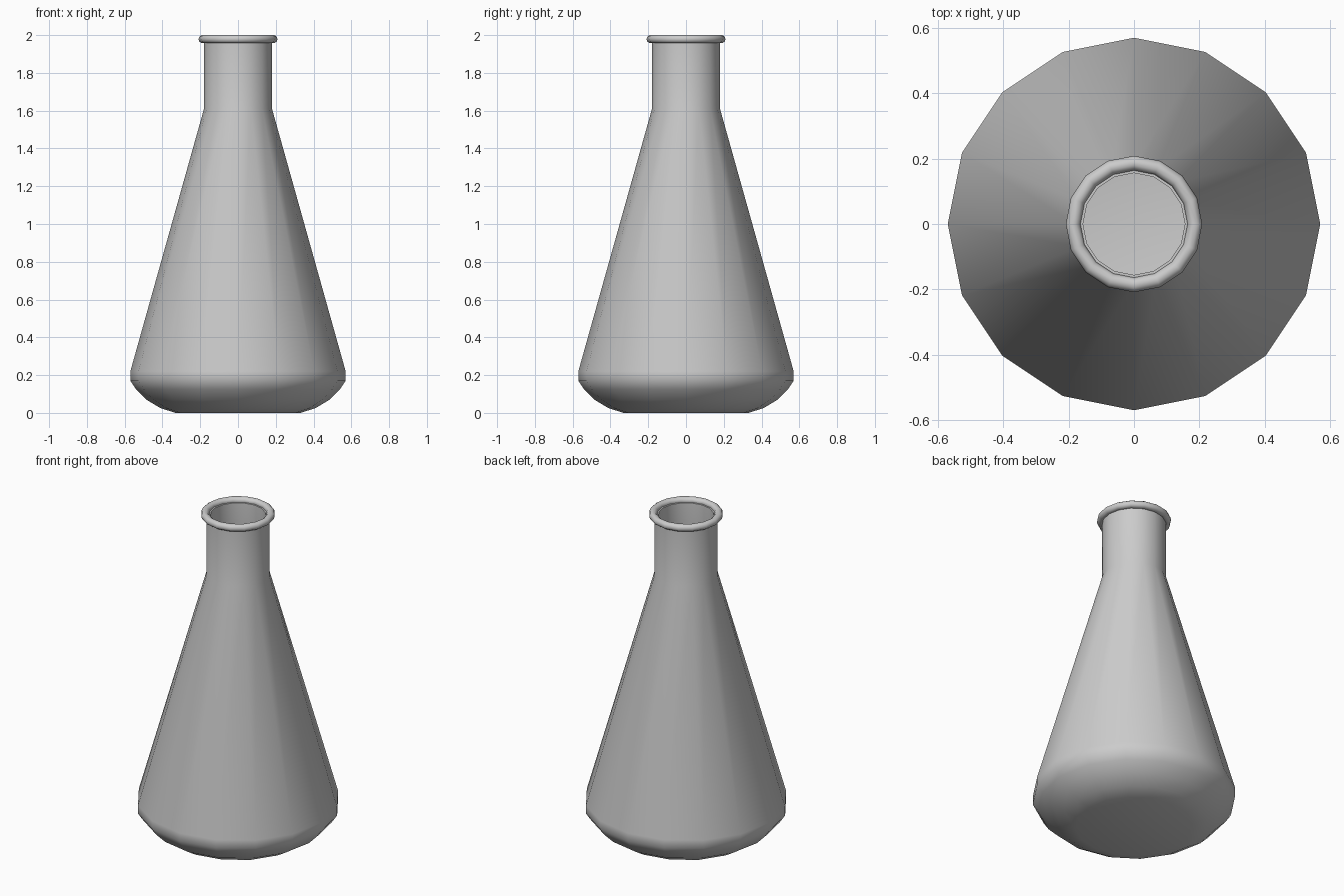
import bpy, bmesh
from math import cos, sin, tau, radians

if "Cube" in bpy.data.objects:
    bpy.data.objects.remove(bpy.data.objects["Cube"])

SIDES = 16


def lathe(name, profile, closed=False):
    """Revolve (radius, height) points about z; radius 0 makes a pole."""
    bm = bmesh.new()
    rings = []
    for r, z in profile:
        if r == 0:
            rings.append([bm.verts.new((0, 0, z))] * SIDES)
        else:
            rings.append([bm.verts.new((r * cos(tau * i / SIDES), r * sin(tau * i / SIDES), z))
                          for i in range(SIDES)])
    pairs = list(zip(rings, rings[1:]))
    if closed:
        pairs.append((rings[-1], rings[0]))
    for a, b in pairs:
        for i in range(SIDES):
            j = (i + 1) % SIDES
            bm.faces.new(dict.fromkeys((a[i], a[j], b[j], b[i])))
    bmesh.ops.recalc_face_normals(bm, faces=bm.faces)
    mesh = bpy.data.meshes.new(name)
    bm.to_mesh(mesh)
    bm.free()
    ob = bpy.data.objects.new(name, mesh)
    bpy.context.collection.objects.link(ob)
    bpy.ops.object.select_all(action='DESELECT')
    ob.select_set(True)
    bpy.context.view_layer.objects.active = ob
    bpy.ops.object.shade_smooth_by_angle(angle=radians(40))
    return ob


# Flask wall: outside from base to mouth, then the inside back down to the floor
lathe("flask_body", [
    (0, 0), (0.33, 0), (0.41, 0.025), (0.485, 0.07), (0.54, 0.125), (0.57, 0.17), (0.57, 0.22),
    (0.18, 1.61), (0.18, 1.975),
    (0.156, 1.975), (0.156, 1.605), (0.545, 0.215), (0.545, 0.18), (0.52, 0.14),
    (0.47, 0.09), (0.40, 0.05), (0.33, 0.025), (0, 0.025)])

# Rolled lip around the mouth
lathe("rolled_lip", [(0.1865 + 0.0225 * cos(tau * k / 10), 1.979 + 0.022 * sin(tau * (k + 0.0) / 10))
                     for k in range(10)], closed=True)
